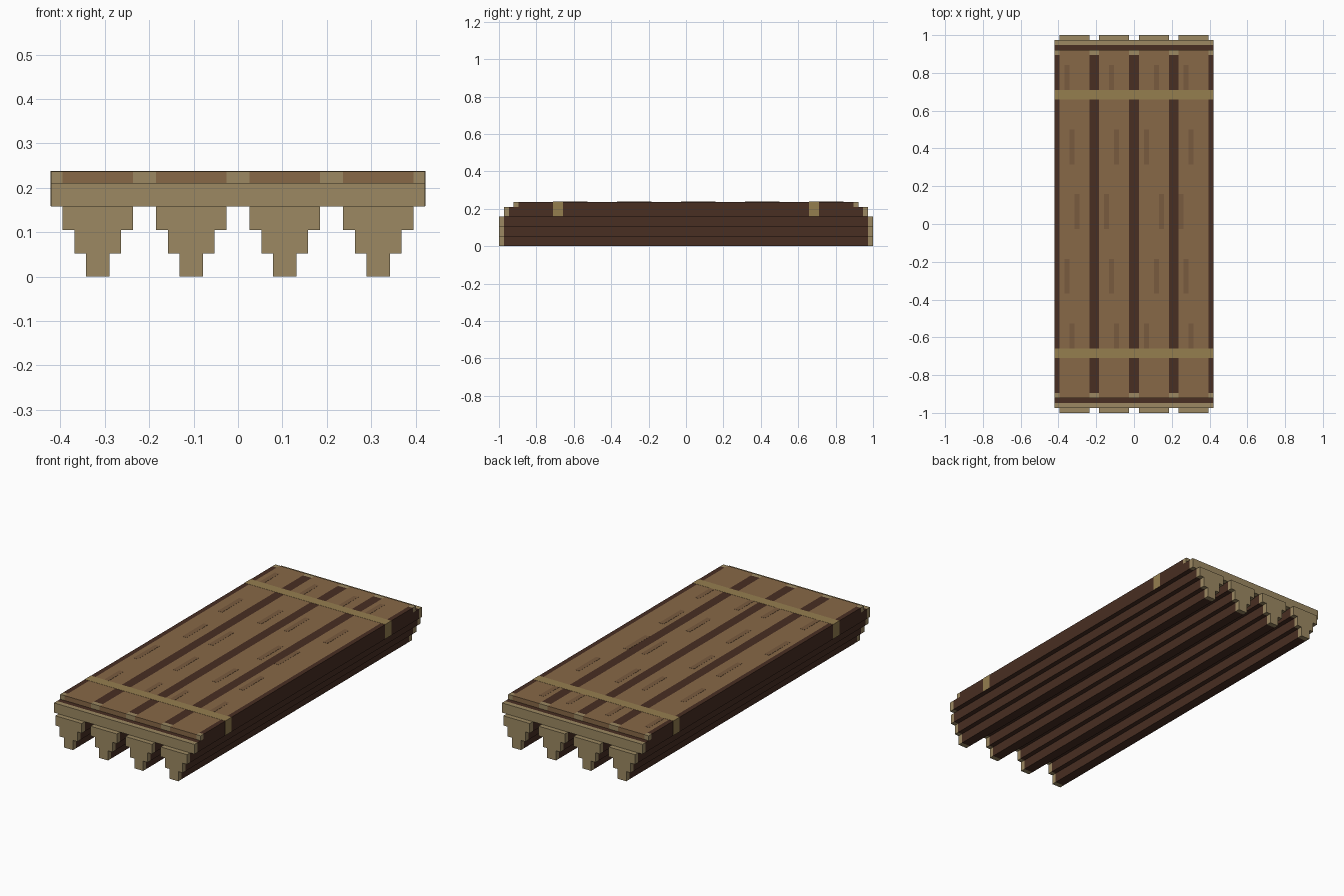
import bpy, bmesh

if "Cube" in bpy.data.objects:
    bpy.data.objects.remove(bpy.data.objects["Cube"])

U = 2 / 76            # one voxel
LIFT = 0.0008         # keeps surface colour patches clear of the wood below


def material(name, rgb):
    m = bpy.data.materials.new(name)
    lin = [((c / 255 + 0.055) / 1.055) ** 2.4 for c in rgb]
    m.diffuse_color = (*lin, 1)
    m.use_nodes = True
    m.node_tree.nodes["Principled BSDF"].inputs["Base Color"].default_value = m.diffuse_color
    return m


PLANK = material("plank_wood", (135, 104, 71))
GRAIN = material("grain_wood", (121, 91, 63))
BARK = material("dark_bark", (72, 46, 34))
CUT = material("cut_end_wood", (156, 137, 98))
STRAP = material("strap_wood", (149, 126, 79))


def prism(name, outline, y0, y1, mat):
    """Extrude an x-z outline (in voxels) along y."""
    bm = bmesh.new()
    face = bm.faces.new([bm.verts.new((x * U, y0 * U, z * U)) for x, z in outline])
    ext = bmesh.ops.extrude_face_region(bm, geom=[face])["geom"]
    bmesh.ops.translate(bm, vec=(0, (y1 - y0) * U, 0),
                        verts=[v for v in ext if isinstance(v, bmesh.types.BMVert)])
    bmesh.ops.recalc_face_normals(bm, faces=bm.faces)
    me = bpy.data.meshes.new(name)
    bm.to_mesh(me)
    bm.free()
    me.materials.append(mat)
    ob = bpy.data.objects.new(name, me)
    bpy.context.collection.objects.link(ob)
    return ob


def box(name, x0, x1, y0, y1, z0, z1, mat):
    return prism(name, [(x0, z0), (x1, z0), (x1, z1), (x0, z1)], y0, y1, mat)


def capped(name, outline, half, mat):
    """Dark body with a one-voxel pale cap on both ends."""
    prism(name, outline, 1 - half, half - 1, mat)
    prism(name + "_front_end", outline, -half, 1 - half, CUT)
    prism(name + "_back_end", outline, half - 1, half, CUT)


# Stepped lower halves of the four logs
right = [(1, 0), (1, 2), (2, 2), (2, 4), (3, 4), (3, 6)]
stepped = right + [(-x, z) for x, z in reversed(right)]
centers = (-12, -4, 4, 12)
for i, cx in enumerate(centers):
    capped(f"log_{i + 1}", [(cx + x, z) for x, z in stepped], 38, BARK)

# Full-width middle layer
capped("middle_layer", [(-16, 6), (16, 6), (16, 8), (-16, 8)], 37, BARK)

# Top planks and the dark seams between them
for i, cx in enumerate(centers):
    box(f"top_plank_{i + 1}", cx - 3, cx + 3, -35, 35, 8, 9, PLANK)
for i, (a, b) in enumerate([(-16, -15), (-9, -7), (-1, 1), (7, 9), (15, 16)]):
    capped(f"seam_{i + 1}", [(a, 8), (b, 8), (b, 9), (a, 9)], 35, BARK)

# Cross straps, flush with top and sides
e = LIFT / U
for name, y in (("front_strap", -27), ("back_strap", 25)):
    box(name, -16 - e, 16 + e, y, y + 2, 6 + e, 9 + e, STRAP)

# Grain streaks: y range, then the left voxel edge on each plank
streaks = [
    (27, 32, (-14, -5, 4, 10)),
    (12, 19, (-13, -4, 2, 11)),
    (-1, 6, (-12, -6, 5, 9)),
    (-14, -7, (-14, -5, 4, 10)),
    (-25, -20, (-13, -4, 2, 11)),
]
for r, (y0, y1, xs) in enumerate(streaks):
    for c, x in enumerate(xs):
        box(f"grain_{r + 1}_{c + 1}", x, x + 1, y0, y1, 8.9, 9 + e, GRAIN)
